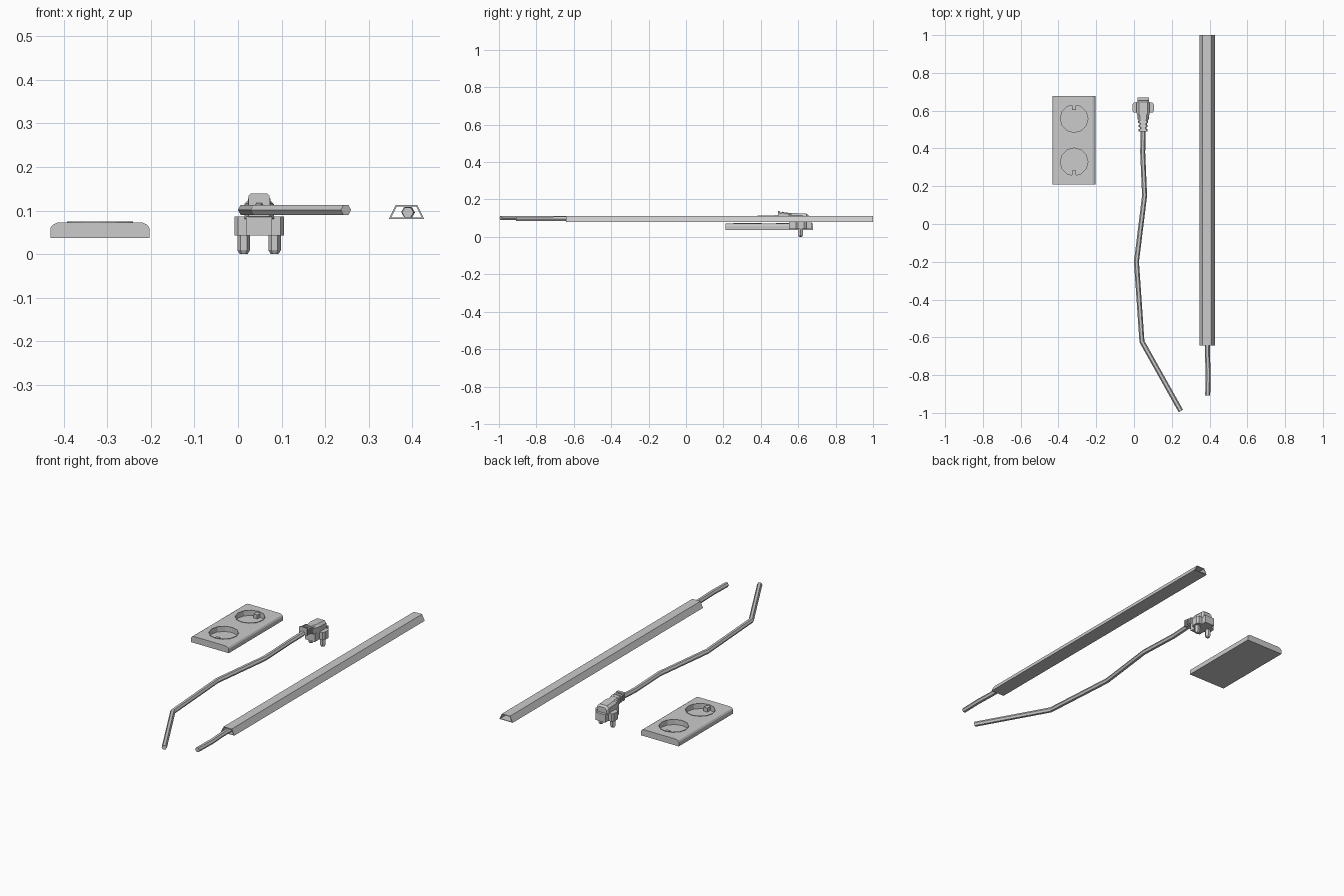
import bpy, bmesh, math
from mathutils import Vector

if "Cube" in bpy.data.objects:
    bpy.data.objects.remove(bpy.data.objects["Cube"])


def make(name, bm):
    bmesh.ops.recalc_face_normals(bm, faces=bm.faces)
    me = bpy.data.meshes.new(name)
    bm.to_mesh(me)
    bm.free()
    ob = bpy.data.objects.new(name, me)
    bpy.context.collection.objects.link(ob)
    return ob


def loft(name, rings):
    """Skin a list of equal-length point rings and cap both ends."""
    bm = bmesh.new()
    vs = [[bm.verts.new(p) for p in r] for r in rings]
    n = len(rings[0])
    for a, b in zip(vs, vs[1:]):
        for i in range(n):
            j = (i + 1) % n
            bm.faces.new((a[i], a[j], b[j], b[i]))
    bm.faces.new(vs[0])
    bm.faces.new(vs[-1])
    return make(name, bm)


def circle(x, y, z, r, n):
    return [(x + r * math.cos(math.tau * i / n), y + r * math.sin(math.tau * i / n), z)
            for i in range(n)]


def rect(y, x, hw, z0, z1, c):
    """Upright section across y with chamfered top corners."""
    return [(x - hw, y, z0), (x + hw, y, z0), (x + hw, y, z1 - c),
            (x + hw - c, y, z1), (x - hw + c, y, z1), (x - hw, y, z1 - c)]


def box(name, x0, x1, y0, y1, z0, z1):
    return loft(name, [[(x0, y0, z), (x1, y0, z), (x1, y1, z), (x0, y1, z)] for z in (z0, z1)])


def cable(name, pts, r):
    """Hexagonal cable with mitred bends."""
    pts = [Vector(p) for p in pts]
    rings = []
    for i, p in enumerate(pts):
        ins = (p - pts[i - 1]).normalized() if i else (pts[1] - p).normalized()
        out = (pts[i + 1] - p).normalized() if i < len(pts) - 1 else ins
        t = (ins + out).normalized()
        side = t.cross(Vector((0, 0, 1))).normalized()
        up = side.cross(t)
        rings.append([p + side * r / max(t.dot(ins), .5) * math.cos(k * math.pi / 3)
                      + up * r * math.sin(k * math.pi / 3) for k in range(6)])
    return loft(name, rings)


# socket plate: rounded long edges, two round recesses
SX = -0.317
half = [(.114, .037), (.114, .059), (.109, .067), (.098, .072)]
prof = half + [(-x, z) for x, z in reversed(half)]
plate = loft("socket_plate", [[(SX + x, y, z) for x, z in prof] for y in (.21, .678)])
for i, (cy, s) in enumerate(((.558, 1), (.329, -1)), 1):
    cutter = loft(f"recess_cutter_{i}", [circle(SX, cy, z, .0735, 12) for z in (.046, .1)])
    cutter.hide_render = True
    cutter.hide_viewport = False
    cutter.display_type = 'WIRE'
    m = plate.modifiers.new("recess", 'BOOLEAN')
    m.operation, m.solver, m.object = 'DIFFERENCE', 'EXACT', cutter
    # thin raised rim around the recess
    bm = bmesh.new()
    rings = [[bm.verts.new(p) for p in circle(SX, cy, z, r, 12)]
             for r, z in ((.0755, .071), (.0755, .0745), (.0732, .0745), (.0732, .071))]
    for a, b in zip(rings, rings[1:] + rings[:1]):
        for k in range(12):
            j = (k + 1) % 12
            bm.faces.new((a[k], a[j], b[j], b[k]))
    make(f"recess_rim_{i}", bm)
    # earth contact at the outer edge
    ys = sorted((cy + s * .045, cy + s * .073))
    box(f"earth_contact_{i}", SX - .011, SX + .011, ys[0], ys[1], .046, .068)

# plug: cross-shaped body with side wings
PX = .0485
quarter = [(.03, .67), (.03, .643), (.049, .643), (.057, .632), (.057, .6), (.049, .589),
           (.03, .589), (.03, .552)]
outline = quarter + [(-x, y) for x, y in reversed(quarter)]
loft("plug_body", [[(PX + x, y, z) for x, y in outline] for z in (.043, .086)])
# tapered upper housing
loft("plug_housing", [rect(.545, PX, .024, .086, .122, .006), rect(.585, PX, .034, .08, .127, .012),
                      rect(.645, PX, .034, .08, .124, .012), rect(.655, PX, .026, .08, .115, .01)])
# strain relief tilting up towards the cable, with ribs
loft("strain_relief", [rect(.6, PX, .026, .09, .125, .006), rect(.55, PX, .022, .092, .129, .006),
                       rect(.5, PX, .017, .095, .131, .006)])
for i, (y, hw, top) in enumerate(((.54, .026, .132), (.518, .024, .135), (.496, .024, .139)), 1):
    loft(f"relief_rib_{i}", [rect(y - .005, PX, hw, .098, top, .005),
                             rect(y + .006, PX, hw, .096, top - .002, .005)])
# contact pins with chamfered tips
for side, sx in (("left", -1), ("right", 1)):
    x = PX + sx * .0355
    loft(f"pin_{side}", [circle(x, .612, z, r, 6)
                         for z, r in ((0, .009), (.009, .0145), (.046, .0145))])

# long plug cable
CZ = .1015
cable("plug_cable", [(.0485, .56, .112), (.0485, .48, CZ + .003), (.046, .38, CZ), (.056, .15, CZ),
                     (.013, -.2, CZ), (.042, -.622, CZ), (.248, -.99, CZ)], .0133)

# hollow trapezoid cable channel
outer = [(-.0405, .081), (-.0245, .113), (.0245, .113), (.0405, .081)]
inner = [(-.035, .084), (-.0222, .1095), (.0222, .1095), (.035, .084)]
bm = bmesh.new()
r = [[bm.verts.new((.387 + x, y, z)) for x, z in prof]
     for prof, y in ((outer, -.642), (outer, 1), (inner, 1), (inner, -.642))]
for a, b in zip(r, r[1:] + r[:1]):
    for k in range(4):
        j = (k + 1) % 4
        bm.faces.new((a[k], a[j], b[j], b[k]))
make("cable_channel", bm)

# short cable leaving the channel
cable("channel_cable", [(.391, -.4, .0965), (.388, -.68, .0965), (.393, -.79, .0955),
                        (.39, -.908, .0955)], .0133)
